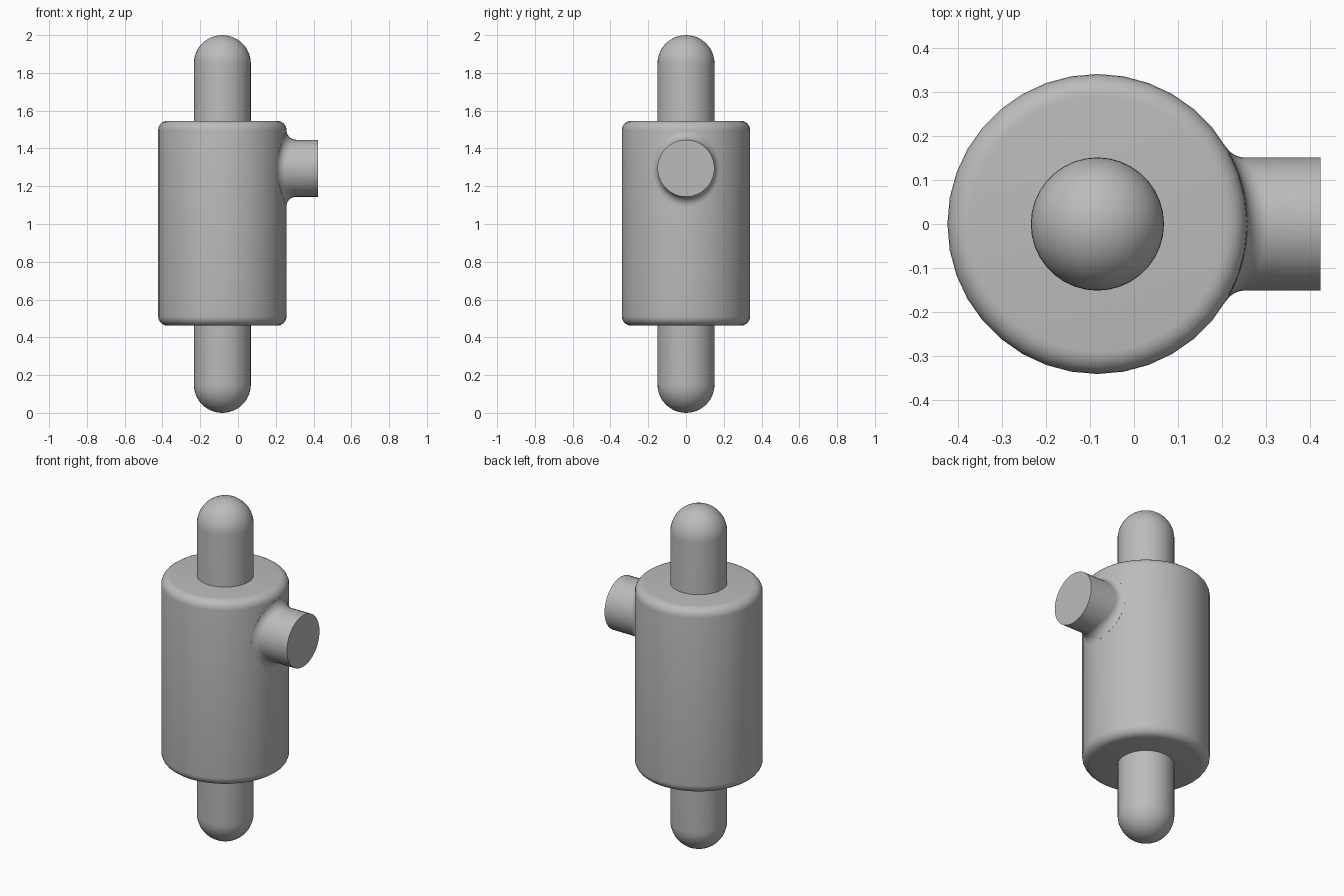
import bpy
import bmesh
from math import sin, cos, pi, sqrt, radians
from mathutils import Vector

cube = bpy.data.objects.get("Cube")
if cube:
    bpy.data.objects.remove(cube, do_unlink=True)

SIDES = 36
AXIS = -0.083                 # x of the main axis
BODY_R, PIN_R = 0.34, 0.151
BODY_LOW, BODY_HIGH = 0.462, 1.546
ROUND = 0.05                  # edge rounding and fillet radius
PORT_Z, PORT_END = 1.295, 0.423

grey = bpy.data.materials.new("plain grey")
grey.use_nodes = True
color = (0.5, 0.5, 0.5, 1)
grey.diffuse_color = color
grey.node_tree.nodes["Principled BSDF"].inputs["Base Color"].default_value = color


def loft(name, rings):
    """Skin a list of rings and cap both ends."""
    bm = bmesh.new()
    loops = [[bm.verts.new(p) for p in ring] for ring in rings]
    for a, b in zip(loops, loops[1:]):
        for i in range(SIDES):
            j = (i + 1) % SIDES
            bm.faces.new((a[i], a[j], b[j], b[i]))
    bm.faces.new(loops[0][::-1])
    bm.faces.new(loops[-1])
    bmesh.ops.remove_doubles(bm, verts=bm.verts, dist=1e-5)
    bmesh.ops.recalc_face_normals(bm, faces=bm.faces)
    mesh = bpy.data.meshes.new(name)
    bm.to_mesh(mesh)
    bm.free()
    mesh.materials.append(grey)
    obj = bpy.data.objects.new(name, mesh)
    bpy.context.collection.objects.link(obj)
    bpy.ops.object.select_all(action="DESELECT")
    obj.select_set(True)
    bpy.context.view_layer.objects.active = obj
    bpy.ops.object.shade_smooth_by_angle(angle=radians(35))
    return obj


def lathe(name, low, high, radius, rounding, steps):
    """Upright cylinder with quarter-round edges."""
    arc = [(radius - rounding * (1 - sin(t)), rounding * (1 - cos(t)))
           for t in (pi / 2 * k / steps for k in range(steps + 1))]
    profile = [(r, low + h) for r, h in arc] + [(r, high - h) for r, h in reversed(arc)]
    turns = [2 * pi * i / SIDES for i in range(SIDES)]
    return loft(name, [[(AXIS + r * cos(t), r * sin(t), z) for t in turns]
                       for r, z in profile])


# Main barrel and the round-ended rod through it
lathe("barrel", BODY_LOW, BODY_HIGH, BODY_R, ROUND, 6)
lathe("rod", 0.0, 2.0, PIN_R, PIN_R - 1e-6, 12)

# Side port, blended into the barrel by a rolling-ball fillet
STEPS = 8
rings = [[] for _ in range(STEPS + 3)]
for i in range(SIDES):
    t = 2 * pi * i / SIDES
    across = Vector((0, cos(t), sin(t)))
    centre = across * (PIN_R + ROUND)
    centre.x = sqrt((BODY_R + ROUND) ** 2 - centre.y ** 2)
    to_barrel = Vector((-centre.x, -centre.y, 0)).normalized()
    shift = Vector((AXIS, 0, PORT_Z))
    rings[0].append(centre + to_barrel * (ROUND + 0.02) + shift)
    for k in range(STEPS + 1):
        direction = to_barrel.slerp(-across, k / STEPS)
        rings[k + 1].append(centre + direction * ROUND + shift)
    rings[-1].append(Vector((PORT_END, 0, PORT_Z)) + across * PIN_R)
loft("side_port", rings)
